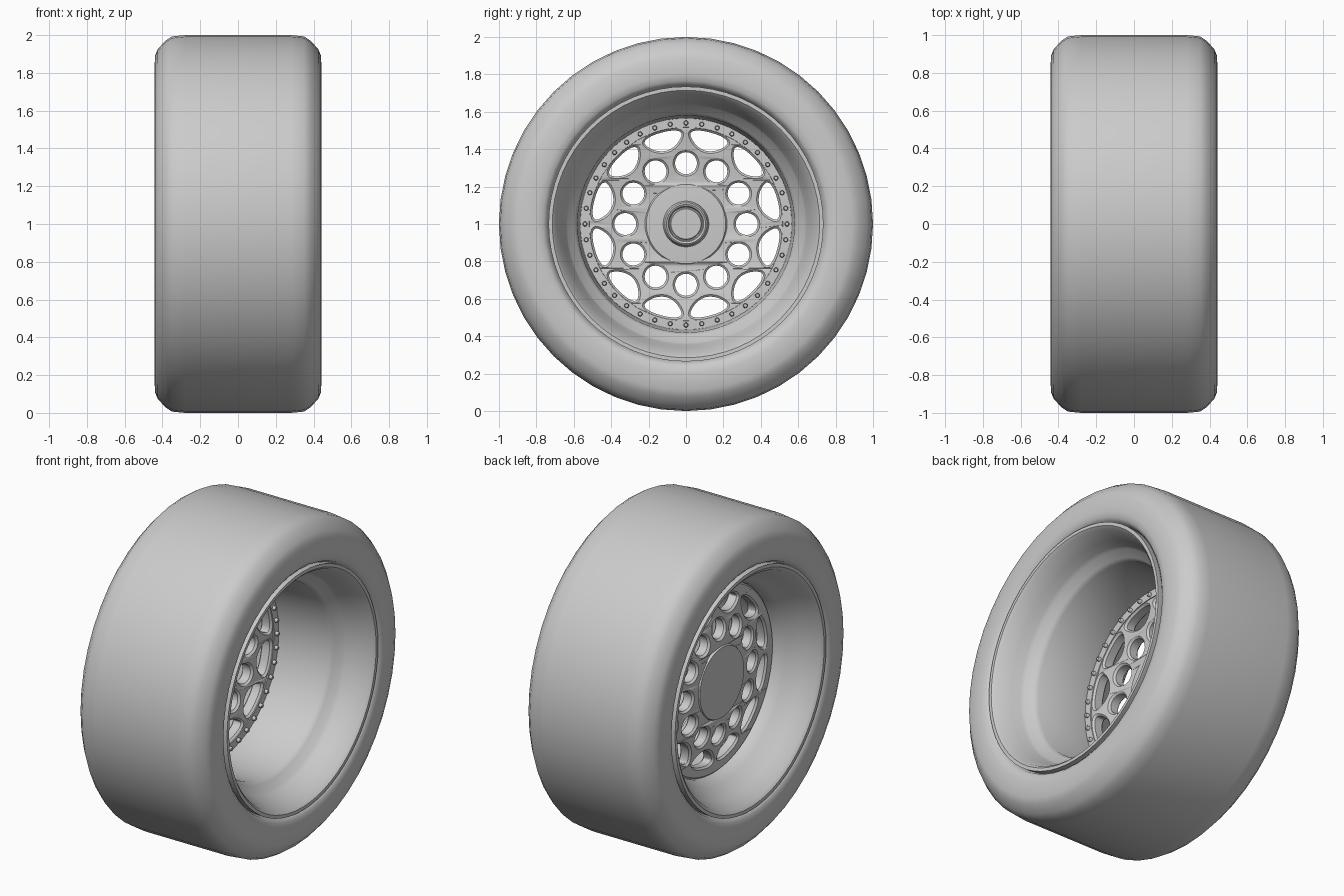
import bpy, bmesh
from math import sin, cos, pi, radians, hypot

if "Cube" in bpy.data.objects:
    bpy.data.objects.remove(bpy.data.objects["Cube"])

CZ = 1.0  # axle height


def finish(ob, angle=35):
    bpy.ops.object.select_all(action='DESELECT')
    ob.select_set(True)
    bpy.context.view_layer.objects.active = ob
    bpy.ops.object.shade_smooth_by_angle(angle=radians(angle))
    return ob


def lathe(name, profile, segs=64, closed=True, angle=35):
    """Revolve (x, radius) points around the axle."""
    bm = bmesh.new()
    rings = []
    for x, r in profile:
        if r == 0:
            rings.append([bm.verts.new((x, 0, CZ))] * segs)
        else:
            rings.append([bm.verts.new((x, r * cos(2 * pi * i / segs), CZ + r * sin(2 * pi * i / segs)))
                          for i in range(segs)])
    pairs = list(zip(rings, rings[1:]))
    if closed:
        pairs.append((rings[-1], rings[0]))
    for a, b in pairs:
        for i in range(segs):
            j = (i + 1) % segs
            quad = list(dict.fromkeys((a[i], a[j], b[j], b[i])))
            if len(quad) > 2:
                bm.faces.new(quad)
    bmesh.ops.recalc_face_normals(bm, faces=bm.faces)
    me = bpy.data.meshes.new(name)
    bm.to_mesh(me)
    bm.free()
    ob = bpy.data.objects.new(name, me)
    bpy.context.collection.objects.link(ob)
    return finish(ob, angle)


def circle(r, n, cx=0, cy=0):
    return [(cx + r * cos(2 * pi * i / n), cy + r * sin(2 * pi * i / n)) for i in range(n)]


def window(mid, half, n=12):
    """Outer edge follows the rim, inner edge is scooped toward the hub."""
    us = [-cos(pi * i / n) for i in range(n + 1)]
    polar = [(u, 0.482 + 0.035 * max(0, 1 - u ** 4) ** 0.5) for u in us]
    polar += [(u, 0.482 - 0.088 * max(0, 1 - u * u) ** 0.6) for u in us[-2:0:-1]]
    return [(r * cos(mid + u * half), r * sin(mid + u * half)) for u, r in polar]


# Tyre
tyre_half = [(0.0, 1.0), (0.28, 1.0), (0.35, 0.993), (0.385, 0.97), (0.425, 0.925), (0.44, 0.89),
             (0.442, 0.80), (0.436, 0.765), (0.42, 0.745), (0.39, 0.735), (0.36, 0.725)]
lathe("tyre", tyre_half + [(-x, r) for x, r in tyre_half[:0:-1]], 48, angle=50)

# Rim barrel: deep stepped dish on the right, shallow cone on the left
lathe("rim", [(0.44, 0.735), (0.44, 0.715), (0.425, 0.70), (0.34, 0.665), (0.29, 0.645), (0.265, 0.635),
              (0.235, 0.595), (0.21, 0.58), (-0.10, 0.565), (-0.21, 0.57), (-0.26, 0.60), (-0.34, 0.66),
              (-0.425, 0.695), (-0.44, 0.715), (-0.44, 0.735), (-0.40, 0.735), (-0.34, 0.70),
              (-0.20, 0.61), (0.20, 0.61), (0.30, 0.69), (0.40, 0.735)], 64)

# Wheel disc: flat outline with round holes and scooped windows
cu = bpy.data.curves.new("wheel_disc", 'CURVE')
cu.dimensions = '2D'
cu.fill_mode = 'BOTH'
cu.extrude = 0.026
cu.bevel_depth = 0.011
cu.bevel_resolution = 0
outlines = [circle(0.56, 72), circle(0.17, 36)]
for k in range(12):
    a = k * pi / 6
    outlines.append(circle(0.07, 20, 0.325 * cos(a), 0.325 * sin(a)))
    outlines.append(window(a + pi / 12, radians(13.6)))
for pts in outlines:
    sp = cu.splines.new('POLY')
    sp.points.add(len(pts) - 1)
    for p, (x, y) in zip(sp.points, pts):
        p.co = (x, y, 0, 1)
    sp.use_cyclic_u = True
disc = bpy.data.objects.new("wheel_disc", cu)
bpy.context.collection.objects.link(disc)
bpy.ops.object.select_all(action='DESELECT')
disc.select_set(True)
bpy.context.view_layer.objects.active = disc
bpy.ops.object.convert(target='MESH')
disc = bpy.context.object
for v in disc.data.vertices:  # stand upright and dish toward the hub
    x, y, z = v.co
    dish = 0.045 * min(1, max(0, (0.50 - hypot(x, y)) / 0.28))
    v.co = (z - 0.16 - dish, x, y + CZ)
bm = bmesh.new()
bm.from_mesh(disc.data)
bmesh.ops.remove_doubles(bm, verts=bm.verts, dist=0.0002)
bm.to_mesh(disc.data)
bm.free()
finish(disc, 25)

# Clamp ring carrying the bolts
lathe("bolt_ring", [(-0.13, 0.568), (-0.118, 0.565), (-0.118, 0.518), (-0.13, 0.516)], 72)

# Hub: mounting pad at the back, stepped face and centre cap at the front
lathe("hub", [(-0.245, 0), (-0.245, 0.215), (-0.235, 0.22), (-0.165, 0.22), (-0.155, 0.212),
              (-0.15, 0.13), (-0.15, 0)], 48, closed=False)
lathe("centre_cap", [(-0.16, 0.125), (-0.14, 0.12), (-0.118, 0.113), (-0.112, 0.105), (-0.118, 0.095),
                     (-0.13, 0.09), (-0.13, 0.085), (-0.125, 0.08), (-0.125, 0)], 40, closed=False)

# Ring of small bolts, joined into one mesh
bm = bmesh.new()
for k in range(40):
    a = 2 * pi * k / 40
    cy, cz = 0.54 * cos(a), CZ + 0.54 * sin(a)
    rings = [[bm.verts.new((x, cy + dy, cz + dz)) for dy, dz in circle(r, 10)]
             for x, r in ((-0.125, 0.013), (-0.106, 0.013), (-0.100, 0.009))]
    for lo, hi in zip(rings, rings[1:]):
        for i in range(10):
            bm.faces.new((lo[i - 1], lo[i], hi[i], hi[i - 1]))
    bm.faces.new(rings[-1])
me = bpy.data.meshes.new("bolts")
bm.to_mesh(me)
bm.free()
bolts = bpy.data.objects.new("bolts", me)
bpy.context.collection.objects.link(bolts)
finish(bolts)
